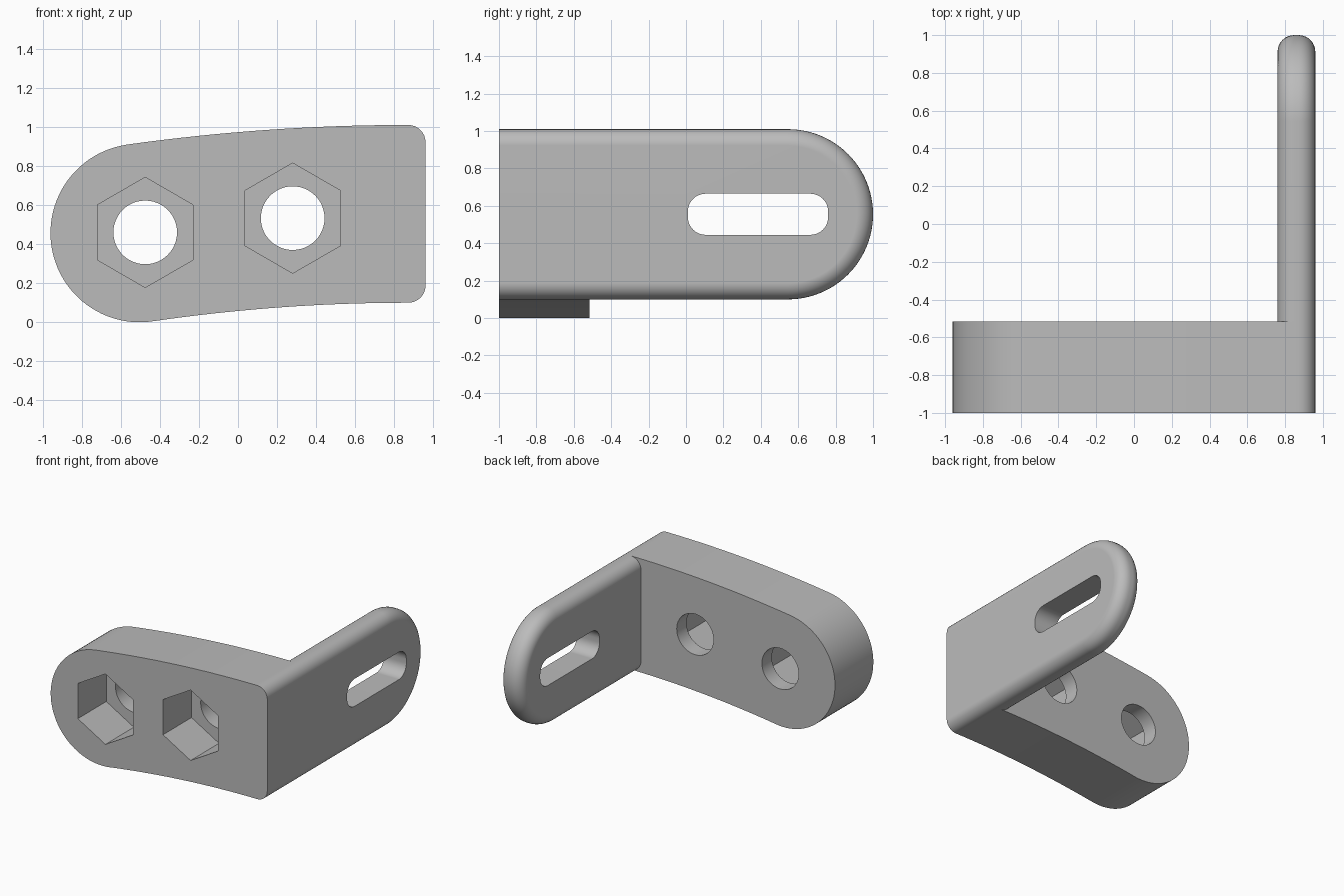
import bpy, bmesh
from math import sin, cos, pi, radians

cube = bpy.data.objects.get("Cube")
if cube:
    bpy.data.objects.remove(cube, do_unlink=True)

grey = bpy.data.materials.new("light grey")
grey.use_nodes = True
colour = (0.5, 0.5, 0.5, 1)
grey.diffuse_color = colour
grey.node_tree.nodes["Principled BSDF"].inputs["Base Color"].default_value = colour


def arc(cx, cy, r, start, end, n):
    """Points along an arc, angles in degrees."""
    angles = [radians(start + (end - start) * i / n) for i in range(n + 1)]
    return [(cx + r * cos(a), cy + r * sin(a)) for a in angles]


def prism(outline, axis, lo, hi):
    """Extrude an outline along x (outline in y, z) or y (outline in x, z)."""
    bm = bmesh.new()

    def place(p, d):
        return (d, p[0], p[1]) if axis == "x" else (p[0], d, p[1])

    low = [bm.verts.new(place(p, lo)) for p in outline]
    high = [bm.verts.new(place(p, hi)) for p in outline]
    bm.faces.new(low)
    bm.faces.new(high)
    for i in range(len(low)):
        j = (i + 1) % len(low)
        bm.faces.new((low[i], low[j], high[j], high[i]))
    bmesh.ops.recalc_face_normals(bm, faces=bm.faces)
    return bm


def make(name, bm):
    mesh = bpy.data.meshes.new(name)
    bm.to_mesh(mesh)
    bm.free()
    mesh.materials.append(grey)
    obj = bpy.data.objects.new(name, mesh)
    bpy.context.collection.objects.link(obj)
    return obj


def activate(obj):
    bpy.ops.object.select_all(action="DESELECT")
    obj.select_set(True)
    bpy.context.view_layer.objects.active = obj


def cut(obj, bm):
    """Subtract a shape and discard the cutter."""
    cutter = make("cutter", bm)
    cutter.hide_render = True
    mod = obj.modifiers.new("cut", "BOOLEAN")
    mod.operation = "DIFFERENCE"
    mod.solver = "EXACT"
    mod.object = cutter
    activate(obj)
    bpy.ops.object.modifier_apply(modifier=mod.name)
    bpy.data.objects.remove(cutter, do_unlink=True)


def finish(obj):
    activate(obj)
    bpy.ops.object.shade_smooth_by_angle(angle=radians(30))
    mod = obj.modifiers.new("clean shading", "WEIGHTED_NORMAL")
    mod.keep_sharp = True


# Thick body: round end, gently curved top and bottom
FRONT, BACK = -1.0, -0.515


def sag(top, radius, x):
    return top - (0.87 - x) ** 2 / (2 * radius)


steps = [i / 16 for i in range(17)]
top_x = [0.86 - 1.43 * t for t in steps]
bottom_x = [-0.435 + 1.295 * t for t in steps]
outline = [(x, sag(1.01, 10.3, x)) for x in top_x]
outline += arc(-0.503, 0.457, 0.457, 98.5, 278.5, 48)[1:-1]
outline += [(x, sag(0.1, 9.0, x)) for x in bottom_x]
body = make("bracket_body", prism(outline, "y", FRONT, BACK))

# Bolt holes with hexagonal nut pockets in the front
for x, z in ((-0.475, 0.46), (0.28, 0.533)):
    cut(body, prism(arc(x, z, 0.282, 30, 330, 5), "y", FRONT - 0.1, -0.64))
    cut(body, prism(arc(x, z, 0.163, 0, 352.5, 47), "y", FRONT - 0.1, BACK + 0.1))
finish(body)

# Plate arm: rounded tip and soft rim, cut flat at the front
START = FRONT - 0.3
outline = [(START, 0.1)] + arc(0.545, 0.555, 0.455, -90, 90, 48) + [(START, 1.01)]
bm = prism(outline, "x", 0.76, 0.96)
rim = [e for e in bm.edges
       if abs(e.verts[0].co.x - e.verts[1].co.x) < 0.001
       and max(v.co.y for v in e.verts) > START + 0.01]
bmesh.ops.bevel(bm, geom=rim, offset=0.088, offset_type="OFFSET",
                segments=8, profile=0.5, affect="EDGES")
bmesh.ops.bisect_plane(bm, geom=bm.verts[:] + bm.edges[:] + bm.faces[:],
                       plane_co=(0, FRONT, 0), plane_no=(0, 1, 0), clear_inner=True)
bmesh.ops.holes_fill(bm, edges=[e for e in bm.edges if e.is_boundary], sides=0)
bmesh.ops.recalc_face_normals(bm, faces=bm.faces)
arm = make("slotted_arm", bm)

# Adjustment slot with rounded corners
r = 0.095
slot = []
for y, z, a in ((0.76 - r, 0.665 - r, 0), (0.01 + r, 0.665 - r, 90),
                (0.01 + r, 0.445 + r, 180), (0.76 - r, 0.445 + r, 270)):
    slot += arc(y, z, r, a, a + 90, 8)
cut(arm, prism(slot, "x", 0.6, 1.1))
finish(arm)
